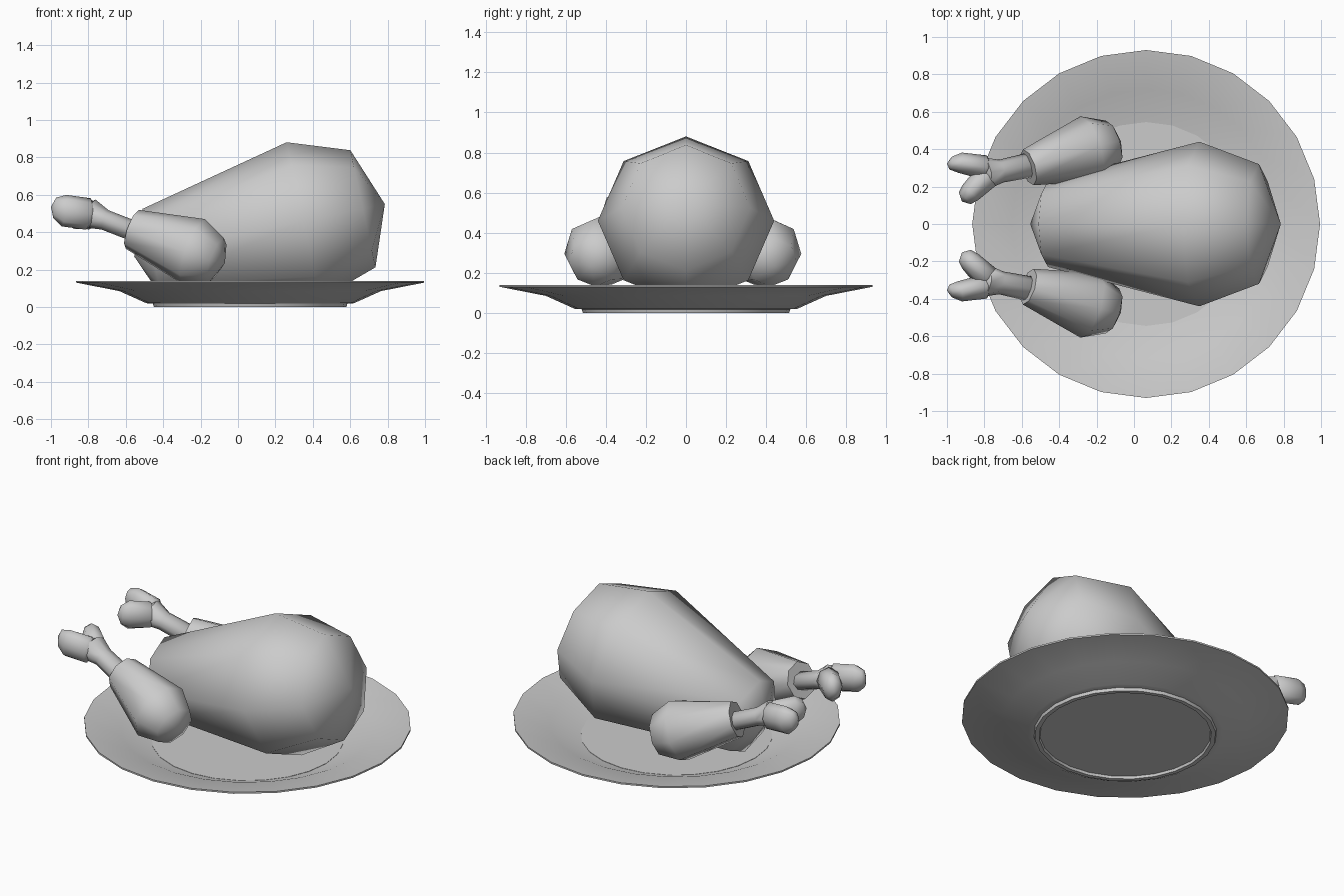
import bpy
import math
from mathutils import Vector

cube = bpy.data.objects.get("Cube")
if cube:
    bpy.data.objects.remove(cube, do_unlink=True)

grey = bpy.data.materials.new("plain_grey")
grey.use_nodes = True
GREY = (0.6, 0.6, 0.6, 1)
grey.diffuse_color = GREY
grey.node_tree.nodes["Principled BSDF"].inputs["Base Color"].default_value = GREY


def make(name, verts, faces, angle):
    mesh = bpy.data.meshes.new(name)
    mesh.from_pydata(verts, [], faces)
    mesh.materials.append(grey)
    obj = bpy.data.objects.new(name, mesh)
    bpy.context.collection.objects.link(obj)
    bpy.ops.object.select_all(action='DESELECT')
    obj.select_set(True)
    bpy.context.view_layer.objects.active = obj
    bpy.ops.object.mode_set(mode='EDIT')
    bpy.ops.mesh.select_all(action='SELECT')
    bpy.ops.mesh.normals_make_consistent(inside=False)
    bpy.ops.object.mode_set(mode='OBJECT')
    bpy.ops.object.shade_smooth_by_angle(angle=math.radians(angle))
    return obj


def loft(name, start, rings, end, direction, sides=8, angle=65):
    """Closed tube through (centre, width, height) rings, with a point at each end."""
    axis = Vector(direction).normalized()
    side = axis.cross(Vector((0, 0, 1))).normalized()
    up = side.cross(axis)
    verts, faces = [Vector(start)], []
    for centre, width, height in rings:
        for k in range(sides):
            a = math.tau * k / sides
            verts.append(Vector(centre) + side * width * math.cos(a) + up * height * math.sin(a))
    verts.append(Vector(end))
    last, tail = len(verts) - 1, len(verts) - 1 - sides
    for k in range(sides):
        n = (k + 1) % sides
        faces.append((0, 1 + n, 1 + k))
        faces.append((last, tail + k, tail + n))
        for r in range(len(rings) - 1):
            b = 1 + r * sides
            faces.append((b + k, b + n, b + sides + n, b + sides + k))
    return make(name, verts, faces, angle)


def lathe(name, profile, centre_x, sides=24, angle=30):
    """Closed turned shape; the profile starts and ends on the axis."""
    verts = [Vector((centre_x, 0, profile[0][1]))]
    for radius, z in profile[1:-1]:
        for k in range(sides):
            a = math.tau * k / sides
            verts.append(Vector((centre_x + radius * math.cos(a), radius * math.sin(a), z)))
    verts.append(Vector((centre_x, 0, profile[-1][1])))
    last, tail = len(verts) - 1, len(verts) - 1 - sides
    faces = []
    for k in range(sides):
        n = (k + 1) % sides
        faces += [(0, 1 + n, 1 + k), (last, tail + k, tail + n)]
        for r in range(len(profile) - 3):
            b = 1 + r * sides
            faces.append((b + k, b + n, b + sides + n, b + sides + k))
    return make(name, verts, faces, angle)


# Plate with a recessed foot, and its flat well
lathe("plate", [(0, 0.015), (0.485, 0.015), (0.49, 0), (0.515, 0), (0.52, 0.018), (0.555, 0.02),
                (0.70, 0.085), (0.93, 0.13), (0.93, 0.14), (0.72, 0.105), (0.545, 0.032),
                (0, 0.032)], 0.065)
lathe("plate_well", [(0, 0.028), (0.545, 0.028), (0.545, 0.034), (0, 0.034)], 0.065)

# Roast body, tilted up towards the broad end
loft("roast_body", (-0.555, 0, 0.27),
     [((-0.46, 0, 0.29), 0.23, 0.24), ((0.35, 0, 0.46), 0.44, 0.43),
      ((0.668, 0, 0.525), 0.32, 0.32)],
     (0.785, 0, 0.55), (0.98, 0, 0.21))

# Legs: meat, bone shaft and two knuckles, mirrored
MIRROR_Y = -0.016
for label, s in (("right", 1), ("left", -1)):
    def p(x, y, z):
        return (x, y if s > 0 else 2 * MIRROR_Y - y, z)

    loft(label + "_drumstick", p(-0.565, -0.335, 0.41),
         [(p(-0.565, -0.335, 0.415), 0.1, 0.11), (p(-0.235, -0.435, 0.295), 0.18, 0.185),
          (p(-0.115, -0.465, 0.25), 0.125, 0.125)],
         p(-0.07, -0.475, 0.235), (0.33, -0.1 * s, -0.12))
    loft(label + "_bone", p(-0.50, -0.36, 0.38),
         [(p(-0.53, -0.352, 0.395), 0.068, 0.055), (p(-0.71, -0.315, 0.465), 0.062, 0.055),
          (p(-0.79, -0.305, 0.5), 0.085, 0.08)],
         p(-0.86, -0.29, 0.505), (-0.2, 0.04 * s, 0.075))
    loft(label + "_inner_knuckle", p(-0.74, -0.32, 0.485),
         [(p(-0.79, -0.285, 0.495), 0.07, 0.08), (p(-0.875, -0.2, 0.505), 0.058, 0.088),
          (p(-0.905, -0.17, 0.51), 0.045, 0.06)],
         p(-0.92, -0.152, 0.51), (-0.12, 0.12 * s, 0.01))
    loft(label + "_outer_knuckle", p(-0.74, -0.32, 0.485),
         [(p(-0.8, -0.335, 0.497), 0.065, 0.085), (p(-0.93, -0.36, 0.515), 0.055, 0.085),
          (p(-0.98, -0.358, 0.53), 0.035, 0.055)],
         p(-1.0, -0.355, 0.535), (-0.2, -0.04 * s, 0.03))
